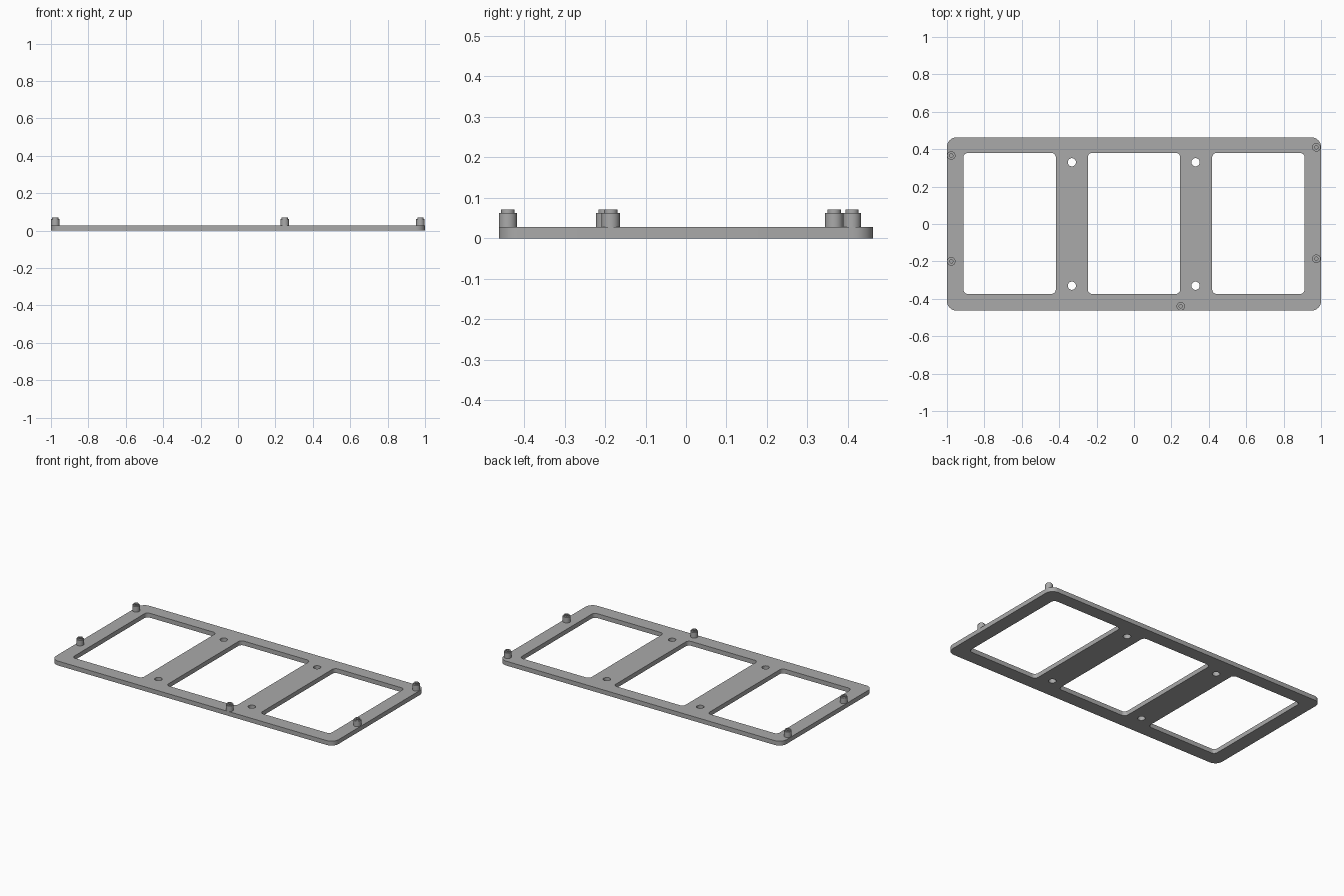
import bpy, bmesh
from math import sin, cos, pi

cube = bpy.data.objects.get("Cube")
if cube:
    bpy.data.objects.remove(cube, do_unlink=True)

THICK = 0.028

grey = bpy.data.materials.new("grey plastic")
grey.use_nodes = True
colour = (0.4, 0.4, 0.4, 1)
grey.diffuse_color = colour
grey.node_tree.nodes["Principled BSDF"].inputs["Base Color"].default_value = colour


def rounded_rect(x0, x1, y0, y1, r, steps=8):
    """Outline of a rectangle with rounded corners."""
    centres = [(x1 - r, y1 - r), (x0 + r, y1 - r), (x0 + r, y0 + r), (x1 - r, y0 + r)]
    return [(cx + r * cos((q + i / steps) * pi / 2), cy + r * sin((q + i / steps) * pi / 2))
            for q, (cx, cy) in enumerate(centres) for i in range(steps + 1)]


def circle(cx, cy, r, n=32):
    return [(cx + r * cos(2 * pi * i / n), cy + r * sin(2 * pi * i / n)) for i in range(n)]


def finish(obj):
    bpy.ops.object.select_all(action='DESELECT')
    obj.select_set(True)
    bpy.context.view_layer.objects.active = obj
    if obj.type == 'CURVE':
        bpy.ops.object.convert(target='MESH')
        bm = bmesh.new()
        bm.from_mesh(obj.data)
        bmesh.ops.remove_doubles(bm, verts=bm.verts, dist=0.00001)
        bmesh.ops.recalc_face_normals(bm, faces=bm.faces)
        bm.to_mesh(obj.data)
        bm.free()
    bpy.ops.object.shade_smooth_by_angle(angle=0.6)


# Frame plate: outer outline, three windows and four screw holes
outlines = [rounded_rect(-1, 1, -0.4625, 0.4625, 0.05)]
for x in (-0.665, 0, 0.665):
    outlines.append(rounded_rect(x - 0.247, x + 0.247, -0.374, 0.38, 0.024))
for x in (-0.332, 0.329):
    for y in (-0.33, 0.33):
        outlines.append(circle(x, y, 0.022))

curve = bpy.data.curves.new("frame_plate", 'CURVE')
curve.dimensions = '2D'
curve.fill_mode = 'BOTH'
curve.extrude = THICK / 2
for pts in outlines:
    spline = curve.splines.new('POLY')
    spline.points.add(len(pts) - 1)
    for point, (x, y) in zip(spline.points, pts):
        point.co = (x, y, 0, 1)
    spline.use_cyclic_u = True
curve.materials.append(grey)
plate = bpy.data.objects.new("frame_plate", curve)
plate.location.z = THICK / 2
bpy.context.collection.objects.link(plate)
finish(plate)

# Standoff posts: turned profile with a stepped top and a blind bore
profile = [(0.0225, THICK - 0.004), (0.0225, 0.063), (0.0165, 0.063),
           (0.0165, 0.071), (0.009, 0.071), (0.009, THICK + 0.001)]


def post(name, x, y, n=32):
    bm = bmesh.new()
    rings = [[bm.verts.new((px, py, z)) for px, py in circle(0, 0, r, n)] for r, z in profile]
    for a, b in zip(rings, rings[1:]):
        for i in range(n):
            j = (i + 1) % n
            bm.faces.new((a[i], a[j], b[j], b[i]))
    bm.faces.new(rings[-1])
    bm.faces.new(rings[0][::-1])
    mesh = bpy.data.meshes.new(name)
    bm.to_mesh(mesh)
    bm.free()
    mesh.materials.append(grey)
    obj = bpy.data.objects.new(name, mesh)
    obj.location = (x, y, 0)
    bpy.context.collection.objects.link(obj)
    finish(obj)


post("post_right_back", -0.977, 0.366)
post("post_right_front", -0.977, -0.2)
post("post_left_back", 0.975, 0.41)
post("post_left_front", 0.975, -0.186)
post("post_front", 0.25, -0.44)
